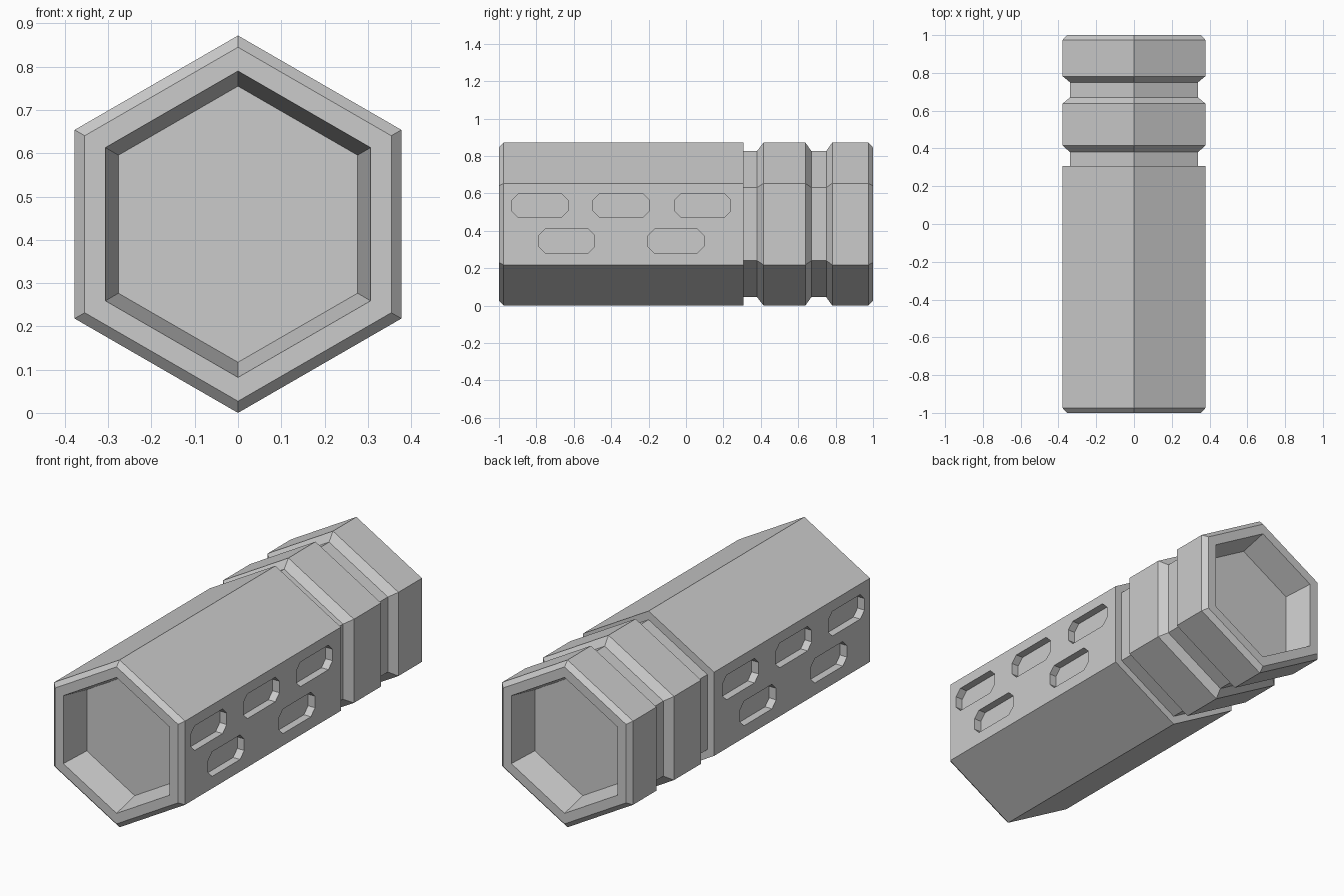
import bpy, bmesh
from math import sin, cos, pi

cube = bpy.data.objects.get("Cube")
if cube:
    bpy.data.objects.remove(cube, do_unlink=True)

R = 0.436            # outer hexagon radius, also the axis height
NECK = 0.391         # radius inside the grooves
RIM = 0.409          # radius of the bevelled ends
MOUTH, FLOOR = 0.354, 0.319
DEPTH = 0.15
SLOT_DEPTH = 0.04

grey = bpy.data.materials.new("plain_grey")
grey.use_nodes = True
colour = (0.6, 0.6, 0.6, 1)
grey.diffuse_color = colour
grey.node_tree.nodes["Principled BSDF"].inputs["Base Color"].default_value = colour


def make_object(name, bm):
    bmesh.ops.recalc_face_normals(bm, faces=bm.faces)
    mesh = bpy.data.meshes.new(name)
    bm.to_mesh(mesh)
    bm.free()
    mesh.materials.append(grey)
    obj = bpy.data.objects.new(name, mesh)
    bpy.context.collection.objects.link(obj)
    return obj


def loft(bm, rings):
    """Join equal-sided rings of points and cap both ends."""
    loops = [[bm.verts.new(p) for p in ring] for ring in rings]
    for a, b in zip(loops, loops[1:]):
        for i in range(len(a)):
            j = (i + 1) % len(a)
            bm.faces.new((a[i], a[j], b[j], b[i]))
    bm.faces.new(loops[0])
    bm.faces.new(loops[-1])


def hexagon(y, r):
    return [(r * cos(pi / 2 + k * pi / 3), y, R + r * sin(pi / 2 + k * pi / 3))
            for k in range(6)]


# Hexagonal body: (y, radius) from the front recess to the back recess
profile = [(-1 + DEPTH, FLOOR), (-1, MOUTH), (-1, RIM), (-0.975, R),
           (0.308, R), (0.308, NECK), (0.38, NECK), (0.415, R),
           (0.638, R), (0.67, NECK), (0.75, NECK), (0.782, R),
           (0.975, R), (1, RIM), (1, MOUTH), (1 - DEPTH, FLOOR)]
bm = bmesh.new()
loft(bm, [hexagon(y, r) for y, r in profile])
body = make_object("hexagonal_body", bm)


# Slot cutters: octagonal blocks on both upright sides
def slot(bm, side, y, z, hw=0.149, hh=0.064, c=0.034):
    corners = [(hw - c, hh), (hw, hh - c), (hw, c - hh), (hw - c, -hh),
               (c - hw, -hh), (-hw, c - hh), (-hw, hh - c), (c - hw, hh)]
    wall = R * cos(pi / 6)
    loft(bm, [[(side * x, y + u, z + v) for u, v in corners]
              for x in (wall - SLOT_DEPTH, wall + 0.1)])


bm = bmesh.new()
for side in (-1, 1):
    for y in (-0.781, -0.347, 0.09):
        slot(bm, side, y, 0.535)
    for y in (-0.637, -0.054):
        slot(bm, side, y, 0.345)
cutter = make_object("slot_cutter", bm)
cutter.hide_render = True

cut = body.modifiers.new("slots", 'BOOLEAN')
cut.operation = 'DIFFERENCE'
cut.solver = 'EXACT'
cut.object = cutter
bpy.context.view_layer.objects.active = body
bpy.ops.object.modifier_apply(modifier=cut.name)
bpy.data.objects.remove(cutter, do_unlink=True)
